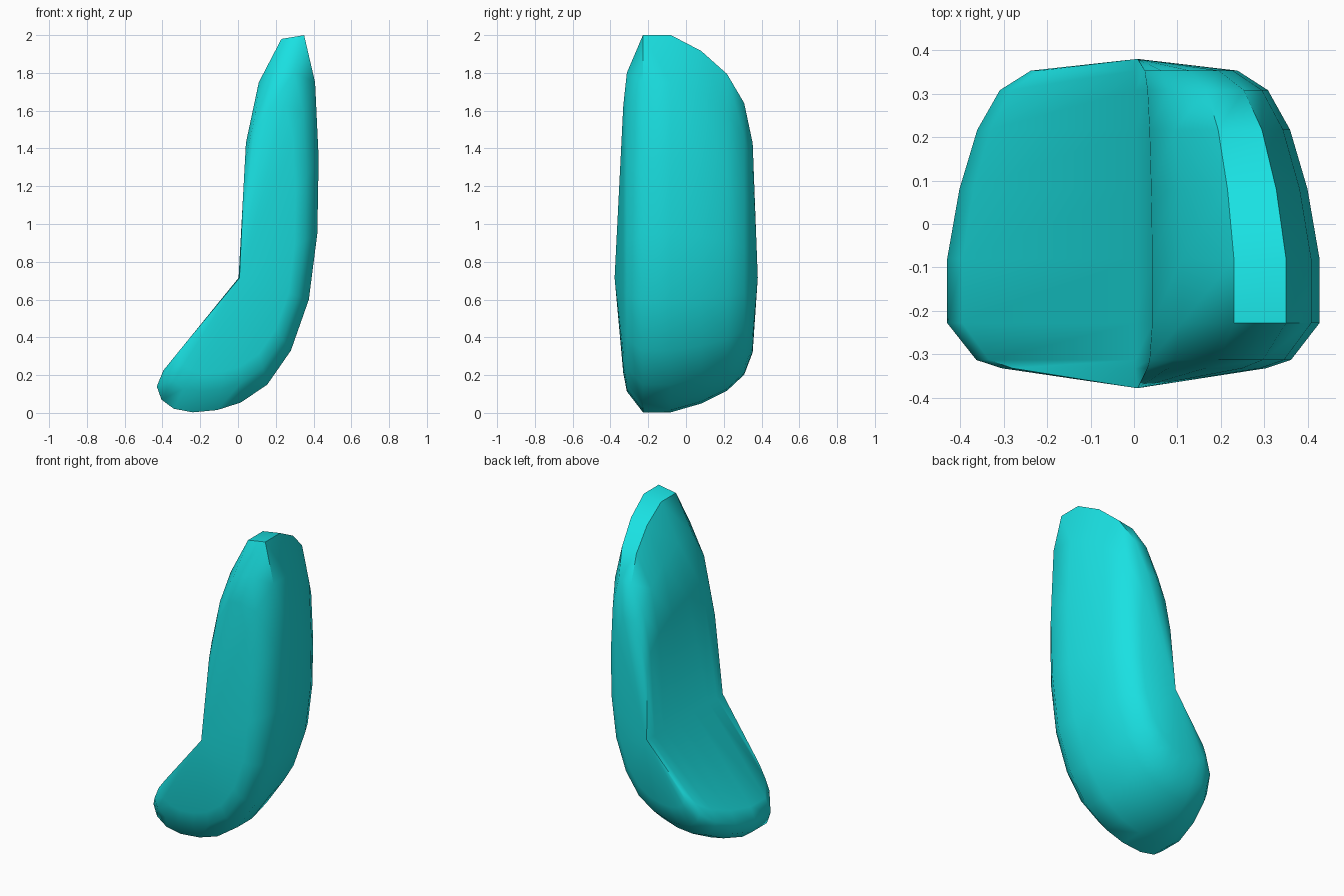
import bpy, bmesh, math

if "Cube" in bpy.data.objects:
    bpy.data.objects.remove(bpy.data.objects["Cube"])

# Side profile (x, z) of the widest slice, running from the inner hinge line
# up the inner face, over the tip, and down around the outside
HINGE = (0.003, 0.715)
PROFILE = [(0.042, 1.43), (0.11, 1.75), (0.23, 1.98), (0.35, 2.0),
           (0.408, 1.75), (0.427, 1.35), (0.42, 0.95), (0.375, 0.6),
           (0.28, 0.33), (0.155, 0.15), (0.015, 0.055), (-0.11, 0.015),
           (-0.24, 0.003), (-0.34, 0.022), (-0.405, 0.07), (-0.43, 0.14),
           (-0.395, 0.225)]

# Slices (y, scale about the hinge), front to back
SLICES = [(-0.332, 0.71), (-0.313, 0.845), (-0.228, 1.0), (-0.08, 1.0),
          (0.08, 0.935), (0.217, 0.84), (0.308, 0.72), (0.353, 0.555)]

bm = bmesh.new()


def slice_ring(y, s):
    hx, hz = HINGE
    pts = [HINGE] + [(hx + (x - hx) * s, hz + (z - hz) * s) for x, z in PROFILE]
    return [bm.verts.new((x, y, z)) for x, z in pts]


rings = [slice_ring(y, s) for y, s in SLICES]
n = len(rings[0])

# Skin between slices
for a, b in zip(rings, rings[1:]):
    for i in range(n):
        j = (i + 1) % n
        bm.faces.new((a[i], a[j], b[j], b[i]))

# Shallow fan-shaped ends meeting at the ends of the hinge line
for ring, y in ((rings[0], -0.378), (rings[-1], 0.38)):
    tip = bm.verts.new((HINGE[0] + 0.005, y, HINGE[1]))
    for i in range(n):
        bm.faces.new((ring[i], ring[(i + 1) % n], tip))

bmesh.ops.recalc_face_normals(bm, faces=bm.faces)
mesh = bpy.data.meshes.new("curved_shell")
bm.to_mesh(mesh)
bm.free()
shell = bpy.data.objects.new("curved_shell", mesh)
bpy.context.collection.objects.link(shell)

# Smooth shading, keeping the hinge crease crisp
bpy.context.view_layer.objects.active = shell
shell.select_set(True)
bpy.ops.object.shade_smooth_by_angle(angle=math.radians(48))

teal = bpy.data.materials.new("teal")
teal.diffuse_color = (0.01, 0.75, 0.76, 1)
teal.use_nodes = True
teal.node_tree.nodes["Principled BSDF"].inputs["Base Color"].default_value = teal.diffuse_color
mesh.materials.append(teal)
